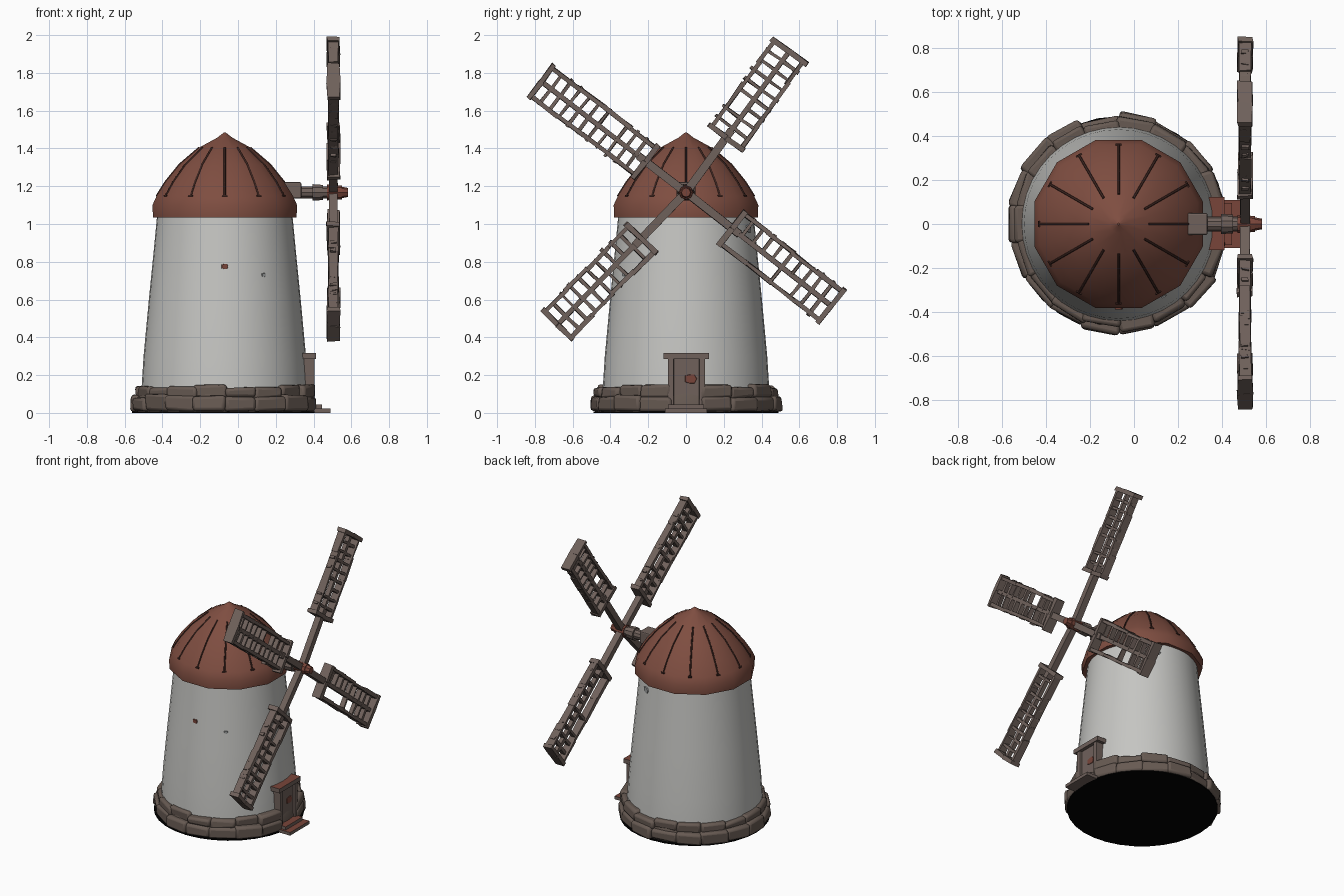
import bpy, bmesh, math, random
from mathutils import Matrix, Vector

random.seed(4)
if "Cube" in bpy.data.objects:
    bpy.data.objects.remove(bpy.data.objects["Cube"])

CX = -0.07                      # tower axis
HUB = Vector((0.505, 0, 1.167))  # centre of the sails


def material(name, rgb):
    m = bpy.data.materials.new(name)
    m.use_nodes = True
    m.diffuse_color = (*rgb, 1)
    bsdf = m.node_tree.nodes["Principled BSDF"]
    bsdf.inputs["Base Color"].default_value = (*rgb, 1)
    bsdf.inputs["Roughness"].default_value = 0.9
    return m


plaster = material("plaster", (0.56, 0.56, 0.54))
worn = material("worn_plaster", (0.33, 0.34, 0.34))
tile = material("roof_red", (0.21, 0.075, 0.052))
groove = material("roof_dark", (0.045, 0.018, 0.014))
wood = material("wood", (0.16, 0.12, 0.105))
stone = material("stone", (0.135, 0.102, 0.085))
rust = material("rust_red", (0.19, 0.06, 0.042))
black = material("black", (0.0, 0.0, 0.0))


def finish(name, bm, mats, smooth=None, bevel=0):
    bmesh.ops.recalc_face_normals(bm, faces=bm.faces)
    me = bpy.data.meshes.new(name)
    bm.to_mesh(me)
    bm.free()
    for m in mats:
        me.materials.append(m)
    if smooth:
        me.shade_smooth()
        me.set_sharp_from_angle(angle=math.radians(smooth))
    ob = bpy.data.objects.new(name, me)
    bpy.context.scene.collection.objects.link(ob)
    if bevel:
        mod = ob.modifiers.new("worn_edges", "BEVEL")
        mod.width, mod.segments = bevel, 2
    return ob


def add_box(bm, lo, hi, mat=Matrix(), jitter=0.0):
    lo, hi = Vector(lo), Vector(hi)
    size = Matrix.Diagonal((*(hi - lo), 1))
    verts = bmesh.ops.create_cube(bm, size=1, matrix=Matrix.Translation((lo + hi) / 2) @ size)["verts"]
    for v in verts:
        v.co = mat @ (v.co + Vector([random.uniform(-jitter, jitter) for _ in range(3)]))


def box(name, lo, hi, mats, bevel=0):
    bm = bmesh.new()
    add_box(bm, lo, hi)
    return finish(name, bm, mats, bevel=bevel)


def lathe(name, profile, sides, mats, turn=0.0, smooth=40):
    """Closed turned shape around the tower axis from (radius, height) pairs."""
    bm = bmesh.new()
    rings = []
    for r, z in profile:
        rings.append([bm.verts.new((CX + r * math.cos(turn + math.tau * i / sides),
                                    r * math.sin(turn + math.tau * i / sides), z)) for i in range(sides)])
    for a, b in zip(rings, rings[1:]):
        for i in range(sides):
            j = (i + 1) % sides
            bm.faces.new((a[i], a[j], b[j], b[i]))
    bm.faces.new(rings[0])
    bm.faces.new(rings[-1])
    return finish(name, bm, mats, smooth)


def rod(name, x0, x1, r0, r1, sides, mat):
    bm = bmesh.new()
    place = Matrix.Translation(((x0 + x1) / 2, 0, HUB.z)) @ Matrix.Rotation(math.pi / 2, 4, "Y")
    bmesh.ops.create_cone(bm, cap_ends=True, segments=sides, radius1=r0, radius2=r1, depth=x1 - x0, matrix=place)
    return finish(name, bm, [mat], 35)


# Tower wall
lathe("tower_wall", [(0.445, 0.02), (0.44, 0.14), (0.43, 0.3), (0.402, 0.6),
                     (0.377, 0.85), (0.357, 1.06)], 40, [plaster])

# Roof: twelve-sided dome with a lip, and a dark seam down each panel
dome = [(0.383, 1.10), (0.36, 1.15), (0.315, 1.222), (0.24, 1.315), (0.135, 1.405), (0.04, 1.457)]
flat = math.cos(math.pi / 12)
lathe("roof", [(r / flat, z) for r, z in [(0.34, 1.04), (0.38, 1.035)] + dome + [(0.004, 1.485)]],
      12, [tile], turn=math.pi / 12, smooth=35)
curve = bpy.data.curves.new("roof_seams", "CURVE")
curve.dimensions = "3D"
curve.bevel_depth, curve.bevel_resolution = 0.0055, 1
curve.use_fill_caps = True
curve.materials.append(groove)


def seam(points):
    s = curve.splines.new("POLY")
    s.points.add(len(points) - 1)
    for p, q in zip(s.points, points):
        p.co = (*q, 1)


for i in range(12):
    turn = Matrix.Translation((CX, 0, 0)) @ Matrix.Rotation(math.tau * i / 12, 4, "Z")
    seam([turn @ Vector((r, 0, z)) for r, z in dome[1:5]])
    r, z = dome[1]
    seam([turn @ Vector((r, y, z)) for y in (-0.014, 0.014)])
bpy.context.scene.collection.objects.link(bpy.data.objects.new("roof_seams", curve))

# Stone footing: two rough courses around a core, with a gap for the door
lathe("footing_core", [(0.47, 0.006), (0.465, 0.09), (0.445, 0.13)], 32, [stone])
lathe("underside", [(0.49, 0.0), (0.49, 0.007)], 32, [black])
bm = bmesh.new()
count = 18
for low, high, outer in ((0.008, 0.09, 0.492), (0.078, 0.142, 0.472)):
    for i in range(1, count):
        turn = Matrix.Translation((CX, 0, 0)) @ Matrix.Rotation(math.tau * i / count, 4, "Z")
        half = outer * math.tan(math.pi / count) * random.uniform(0.95, 1.08)
        reach = outer + random.uniform(-0.012, 0.014)
        add_box(bm, (0.4, -half, low), (reach, half, high + random.uniform(-0.008, 0.008)), turn, 0.007)
for v in bm.verts:
    v.co.z = max(v.co.z, 0.006)
finish("footing_stones", bm, [stone], 50, bevel=0.016)

# Doorway
for side, y in (("right", -0.08), ("left", 0.085)):
    box(side + "_door_post", (0.3, y - 0.016, 0.02), (0.405, y + 0.016, 0.29), [wood], 0.004)
box("door", (0.3, -0.07, 0.02), (0.388, 0.072, 0.29), [wood])
bm = bmesh.new()
add_box(bm, (0.3, -0.118, 0.285), (0.412, 0.122, 0.316))
bm.normal_update()
for f in bm.faces:
    f.material_index = int(f.normal.z > 0.5)
finish("door_lintel", bm, [wood, rust])
for k, (x, z, w) in enumerate(((0.445, 0.045, 0.095), (0.49, 0.022, 0.11))):
    bm = bmesh.new()
    add_box(bm, (0.34, -w, 0.0), (x, w, z))
    bm.normal_update()
    for f in bm.faces:
        f.material_index = int(f.normal.z > 0.5)
    finish(("upper" if k == 0 else "lower") + "_step", bm, [wood, rust])


# Thin chips and stains lying on a surface
def chip(name, centre, angle, radius, mat, sides=7):
    bm = bmesh.new()
    place = (Matrix.Translation(centre) @ Matrix.Rotation(angle, 4, "Z") @ Matrix.Rotation(math.pi / 2, 4, "Y"))
    verts = bmesh.ops.create_cone(bm, cap_ends=True, segments=sides, radius1=radius, radius2=radius * 0.85,
                                  depth=0.009)["verts"]
    for v in verts:
        v.co.x *= 1 + 0.3 * math.sin(5 * math.atan2(v.co.y, v.co.x))
        v.co = place @ v.co
    finish(name, bm, [mat])


chip("door_stain", (0.3865, 0.025, 0.18), 0, 0.036, rust)
for name, angle, r, z, size, mat in (("bare_brick", -90, 0.384, 0.775, 0.02, rust),
                                     ("plaster_chip", -58, 0.388, 0.73, 0.014, worn),
                                     ("eave_chip", 65, 0.364, 0.975, 0.03, worn)):
    a = math.radians(angle)
    chip(name, (CX + r * math.cos(a), r * math.sin(a), z), a, size, mat)

# Axle and hub
box("axle_bearing", (0.2, -0.05, 1.135), (0.335, 0.05, 1.222), [wood], 0.008)
rod("axle", 0.3, 0.5, 0.034, 0.034, 10, wood)
rod("axle_collar", 0.395, 0.45, 0.046, 0.042, 10, wood)
rod("hub", 0.47, 0.55, 0.042, 0.036, 8, rust)
rod("hub_cap", 0.55, 0.582, 0.03, 0.024, 8, rust)


# Sails: tapered arm, side rails, end bars and rungs, local y along the arm
def sail(name, degrees, start, end, half, skip=()):
    mat = Matrix.Translation(HUB) @ Matrix.Rotation(math.radians(degrees), 4, "X")
    bm = bmesh.new()
    add_box(bm, (-0.022, 0, -0.021), (0.022, start + 0.05, 0.021), mat, 0.002)
    add_box(bm, (-0.015, start, -0.013), (0.015, end, 0.013), mat, 0.002)
    for s in (-1, 1):
        pieces = 4
        step = (end - start) / pieces
        for k in range(pieces):
            wob = s * (half - 0.012) + random.uniform(-0.004, 0.004)
            add_box(bm, (-0.026, start + k * step - 0.008, wob - 0.011),
                    (0.026, start + (k + 1) * step + 0.008, wob + 0.011), mat, 0.004)
    rungs = round((end - start) / 0.066)
    for k in range(rungs + 1):
        u = start + (end - start) * k / rungs
        last = k in (0, rungs)
        t, d = (0.014, 0.034) if last else (0.0085, 0.016)
        for s in (-1, 1):
            if (k, s) in skip:
                continue
            reach = half + (0.008 if last else random.uniform(-0.008, 0.008))
            add_box(bm, (-d, u - t, min(0, s * reach)), (d, u + t, max(0, s * reach)), mat, 0.004)
    finish(name, bm, [wood])


sail("upper_left_sail", 53.8, 0.36, 0.925, 0.108, [(3, 1)])
sail("upper_right_sail", 142.5, 0.27, 0.965, 0.104, [(4, -1)])
sail("lower_right_sail", 225.8, 0.34, 0.975, 0.106, [(2, 1)])
sail("lower_left_sail", -38, 0.31, 0.975, 0.108, [(1, -1), (2, -1), (3, -1), (4, -1), (6, -1)])
